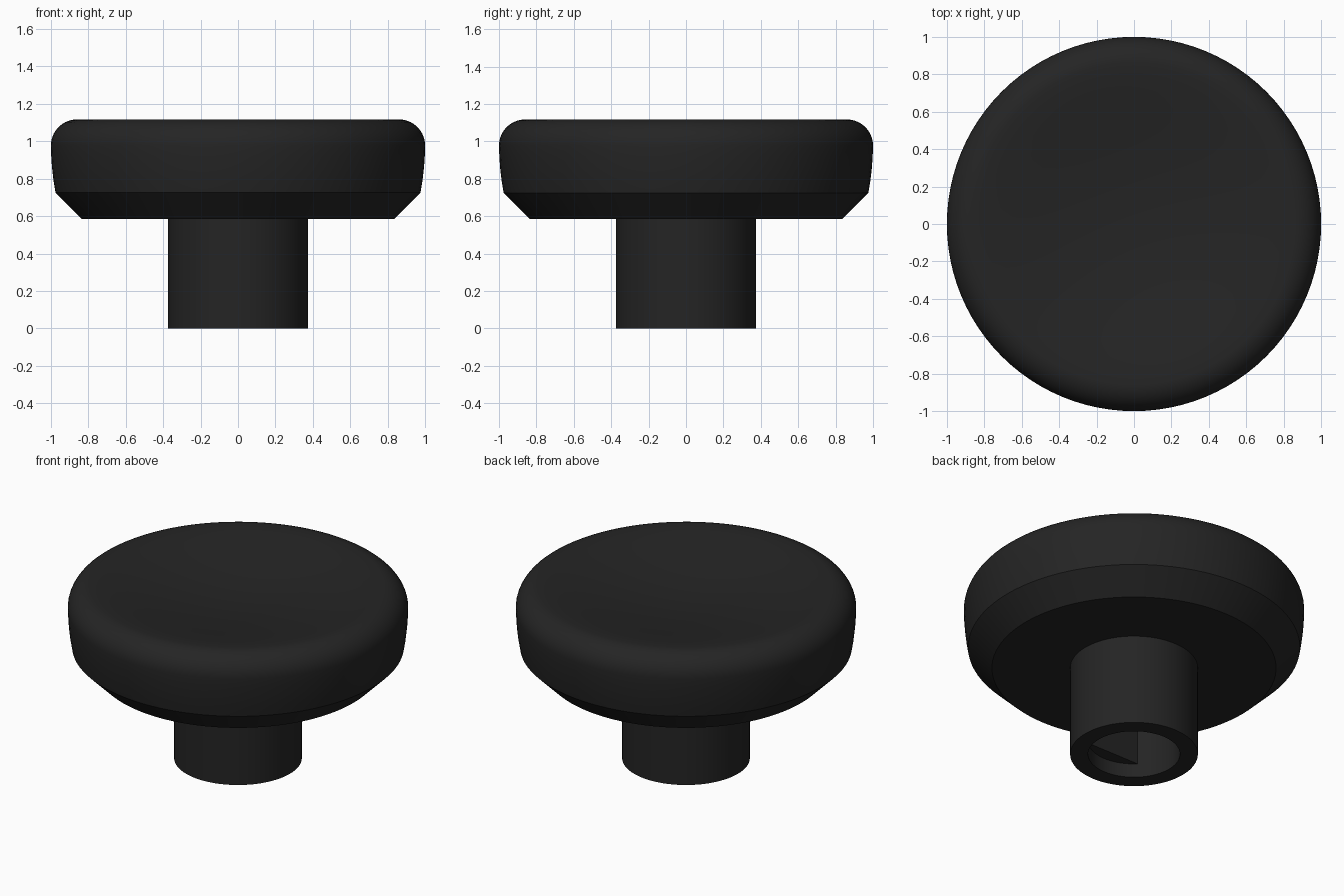
import bpy, bmesh, math

if "Cube" in bpy.data.objects:
    bpy.data.objects.remove(bpy.data.objects["Cube"])

SEG = 96
rubber = bpy.data.materials.new("black_rubber")
rubber.diffuse_color = (0.018, 0.018, 0.018, 1)
rubber.use_nodes = True
rubber.node_tree.nodes["Principled BSDF"].inputs["Base Color"].default_value = rubber.diffuse_color


def finish(name, bm):
    bmesh.ops.recalc_face_normals(bm, faces=bm.faces)
    mesh = bpy.data.meshes.new(name)
    bm.to_mesh(mesh)
    bm.free()
    mesh.materials.append(rubber)
    obj = bpy.data.objects.new(name, mesh)
    bpy.context.collection.objects.link(obj)
    bpy.ops.object.select_all(action='DESELECT')
    obj.select_set(True)
    bpy.context.view_layer.objects.active = obj
    bpy.ops.object.shade_smooth_by_angle(angle=math.radians(25))
    return obj


def lathe(name, profile):
    """Spin (radius, z) points around the z axis."""
    bm = bmesh.new()
    verts = [bm.verts.new((r, 0, z)) for r, z in profile]
    edges = [bm.edges.new(pair) for pair in zip(verts, verts[1:])]
    bmesh.ops.spin(bm, geom=verts + edges, cent=(0, 0, 0), axis=(0, 0, 1),
                   angle=2 * math.pi, steps=SEG, use_duplicate=False)
    bmesh.ops.remove_doubles(bm, verts=bm.verts, dist=1e-5)
    return finish(name, bm)


# Cap: flat underside, chamfer, bulging wall, rounded rim, dished top
TOP, RIM, DISH = 1.117, 0.86, 0.09
cap = [(0, 0.585), (0.835, 0.585), (0.975, 0.725), (0.986, 0.79),
       (0.994, 0.86), (0.998, 0.92)]
for i in range(11):
    a = math.radians(9 * i)
    cap.append((RIM + 0.14 * math.cos(a), TOP - 0.14 + 0.14 * math.sin(a)))
for i in range(1, 13):
    t = 1 - i / 12
    cap.append((RIM * t, TOP - DISH * (1 - t * t) ** 1.5))
lathe("thumb_cap", cap)

# Stem: hollow tube with a closed socket
lathe("stem", [(0.375, 0.6), (0.375, 0), (0.27, 0), (0.27, 0.5), (0, 0.5)])

# Socket keys: flat-faced segments on both sides of the bore
for side, name in ((-1, "front_socket_key"), (1, "back_socket_key")):
    bm = bmesh.new()
    half = math.radians(45)
    ring = [bm.verts.new((0.272 * math.sin(half * (i / 8 - 1)),
                          side * 0.272 * math.cos(half * (i / 8 - 1)), 0.09))
            for i in range(17)]
    base = bm.faces.new(ring)
    up = bmesh.ops.extrude_face_region(bm, geom=[base])["geom"]
    bmesh.ops.translate(bm, vec=(0, 0, 0.41),
                        verts=[v for v in up if isinstance(v, bmesh.types.BMVert)])
    finish(name, bm)
